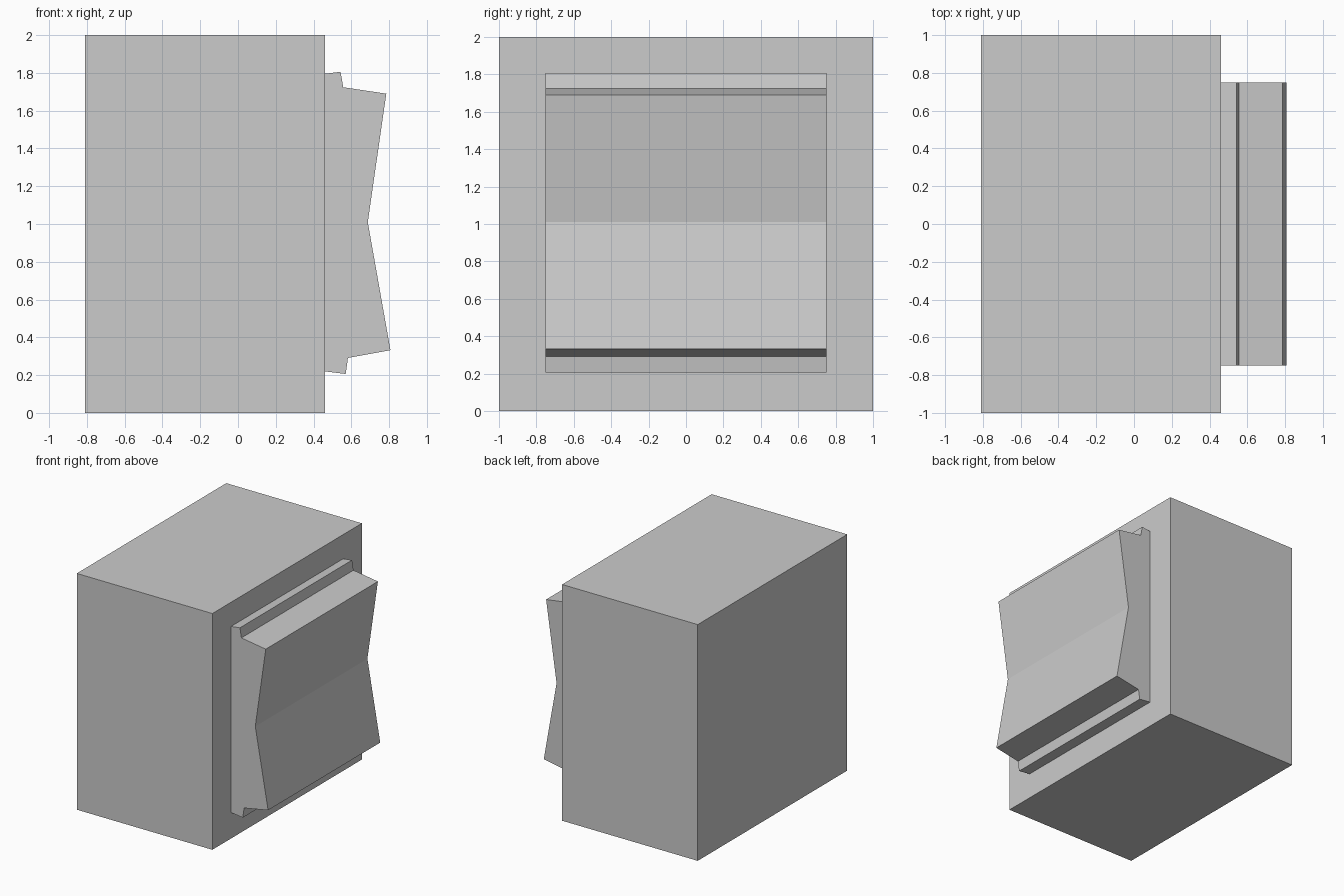
import bpy, bmesh

if "Cube" in bpy.data.objects:
    bpy.data.objects.remove(bpy.data.objects["Cube"])


def extrude_profile(name, profile, half_width):
    """Extrude an (x, z) outline symmetrically along y."""
    bm = bmesh.new()
    face = bm.faces.new([bm.verts.new((x, -half_width, z)) for x, z in profile])
    moved = bmesh.ops.extrude_face_region(bm, geom=[face])["geom"]
    verts = [v for v in moved if isinstance(v, bmesh.types.BMVert)]
    bmesh.ops.translate(bm, verts=verts, vec=(0, 2 * half_width, 0))
    bmesh.ops.recalc_face_normals(bm, faces=bm.faces)
    mesh = bpy.data.meshes.new(name)
    bm.to_mesh(mesh)
    bm.free()
    obj = bpy.data.objects.new(name, mesh)
    bpy.context.collection.objects.link(obj)
    return obj


# Switch housing: plain block
extrude_profile("housing", [(-0.81, 0), (0.46, 0), (0.46, 2), (-0.81, 2)], 1.0)

# Rocker: stepped lips top and bottom, shallow V face, root set into the housing
extrude_profile("rocker", [
    (0.42, 1.79), (0.543, 1.806), (0.557, 1.724), (0.785, 1.69),
    (0.687, 1.01), (0.807, 0.332), (0.582, 0.291), (0.57, 0.206),
    (0.42, 0.225),
], 0.75)
